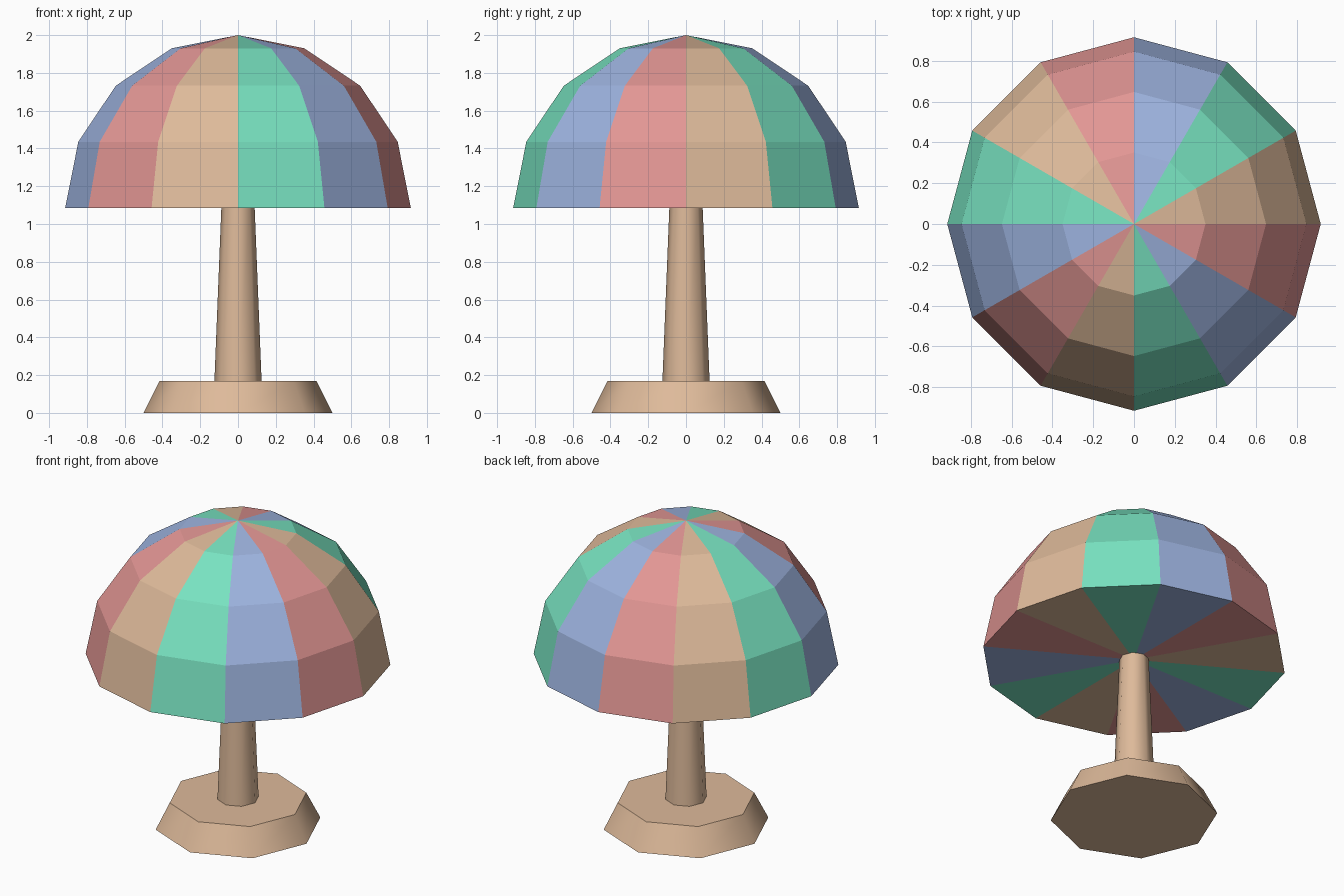
import bpy, bmesh, math

if "Cube" in bpy.data.objects:
    bpy.data.objects.remove(bpy.data.objects["Cube"])

def material(name, rgb):
    lin = [((c / 255 + 0.055) / 1.055) ** 2.4 for c in rgb]
    m = bpy.data.materials.new(name)
    m.diffuse_color = (*lin, 1)
    m.use_nodes = True
    m.node_tree.nodes["Principled BSDF"].inputs["Base Color"].default_value = m.diffuse_color
    return m

tan = material("tan", (222, 186, 154))
green = material("green", (120, 226, 192))
blue = material("blue", (158, 180, 224))
red = material("red", (226, 150, 148))

def lathe(name, profile, sides, mats):
    """Revolve (radius, height) points about z; zero radius makes a pole vertex."""
    bm = bmesh.new()
    rings = []
    for r, z in profile:
        if r == 0:
            rings.append([bm.verts.new((0, 0, z))] * sides)
        else:
            rings.append([bm.verts.new((r * math.cos(math.tau * i / sides),
                                        r * math.sin(math.tau * i / sides), z))
                          for i in range(sides)])
    for lo, hi in zip(rings, rings[1:]):
        for i in range(sides):
            j = (i + 1) % sides
            corners = list(dict.fromkeys((lo[i], lo[j], hi[j], hi[i])))
            # colours repeat around the axis, one per sector
            bm.faces.new(corners).material_index = i % len(mats)
    bm.normal_update()
    me = bpy.data.meshes.new(name)
    bm.to_mesh(me)
    bm.free()
    for m in mats:
        me.materials.append(m)
    ob = bpy.data.objects.new(name, me)
    bpy.context.collection.objects.link(ob)
    return ob

def smooth(ob):
    bpy.ops.object.select_all(action='DESELECT')
    ob.select_set(True)
    bpy.context.view_layer.objects.active = ob
    bpy.ops.object.shade_smooth_by_angle(angle=math.radians(50))

# Striped half-dome canopy with flat underside
R, RIM = 0.915, 1.085
dome = [(R * math.cos(a), RIM + R * math.sin(a))
        for a in (math.radians(22.5 * k) for k in range(4))]
lathe("canopy", [(0, RIM)] + dome + [(0, RIM + R)], 12, [tan, green, blue, red])

# Octagonal base and tapered pole
smooth(lathe("base", [(0, 0), (0.5, 0), (0.415, 0.17), (0, 0.17)], 8, [tan]))
smooth(lathe("pole", [(0, 0.165), (0.125, 0.165), (0.088, 1.09), (0, 1.09)], 8, [tan]))
